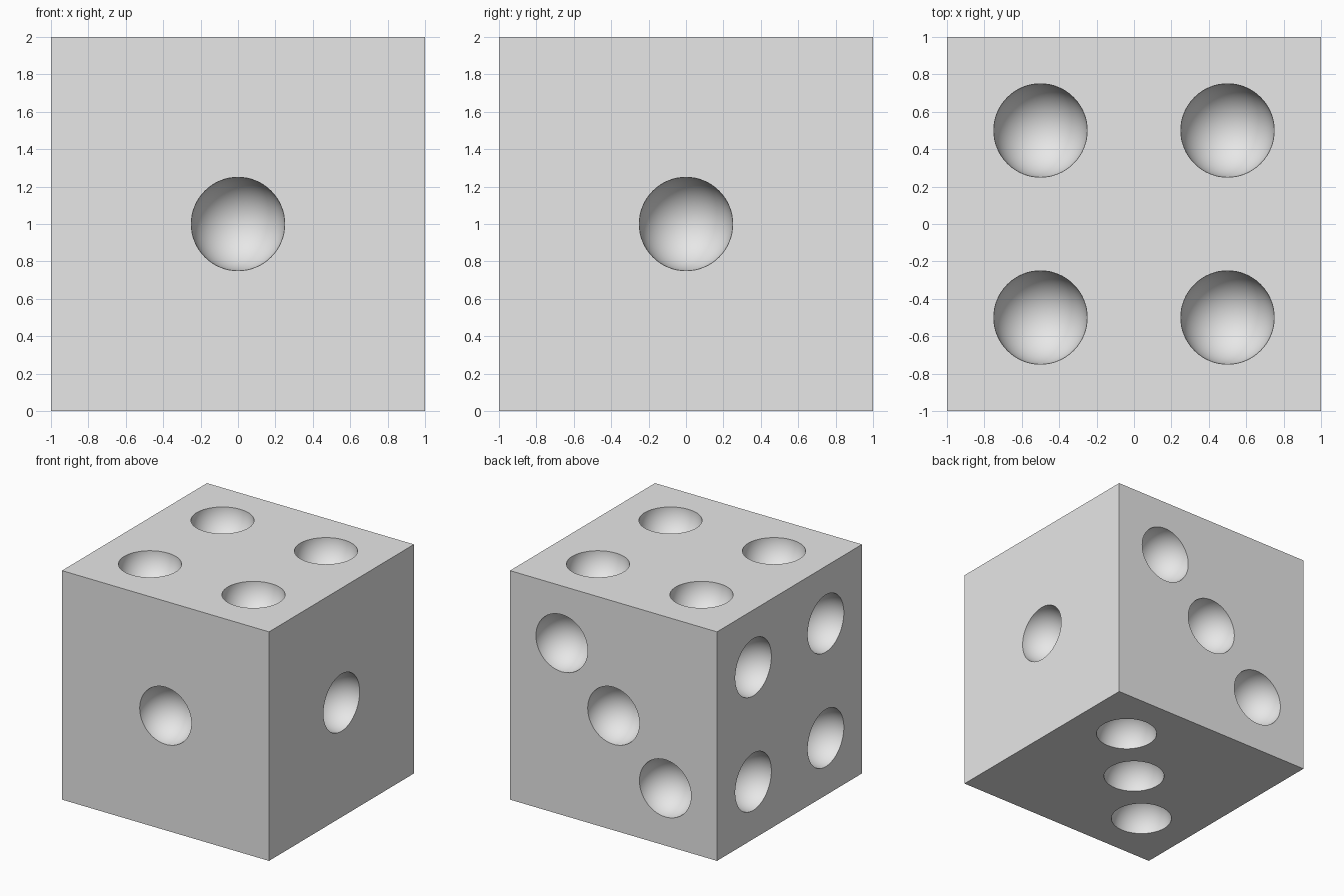
import bpy
import bmesh
from mathutils import Matrix, Vector

HALF = 1.0
PIP_RADIUS = 0.25
STEP = 0.5

old = bpy.data.objects.get("Cube")
if old:
    bpy.data.objects.remove(old, do_unlink=True)

# Single plain grey material
grey = bpy.data.materials.new("plain grey")
grey.use_nodes = True
colour = (0.8, 0.8, 0.8, 1.0)
grey.diffuse_color = colour
grey.node_tree.nodes["Principled BSDF"].inputs["Base Color"].default_value = colour


def make_object(name, bm):
    mesh = bpy.data.meshes.new(name)
    bm.to_mesh(mesh)
    bm.free()
    mesh.materials.append(grey)
    obj = bpy.data.objects.new(name, mesh)
    bpy.context.collection.objects.link(obj)
    return obj


# Pip layouts, as steps along the two axes of each face
one = [(0, 0)]
three = [(-1, -1), (0, 0), (1, 1)]
four = [(a, b) for a in (-1, 1) for b in (-1, 1)]

X, Y, Z = Vector((1, 0, 0)), Vector((0, 1, 0)), Vector((0, 0, 1))
faces = [
    (-Y, X, Z, one),     # front
    (X, Y, Z, one),      # left side
    (Y, X, Z, three),    # back
    (-X, Y, Z, four),    # right side
    (Z, X, Y, four),     # top
    (-Z, X, Y, three),   # bottom
]

# Cube body
centre = Vector((0, 0, HALF))
bm = bmesh.new()
bmesh.ops.create_cube(bm, size=2 * HALF, matrix=Matrix.Translation(centre))
die = make_object("die_body", bm)

# Balls that hollow out the pips, poles pointing out of each face
bm = bmesh.new()
for normal, u, v, layout in faces:
    turn = Z.rotation_difference(normal).to_matrix().to_4x4()
    for a, b in layout:
        place = centre + normal * HALF + (u * a + v * b) * STEP
        bmesh.ops.create_uvsphere(bm, u_segments=64, v_segments=33, radius=PIP_RADIUS,
                                  matrix=Matrix.Translation(place) @ turn)
cutter = make_object("pip_cutter", bm)
cutter.hide_render = True

# Carve the pips and smooth the hollows
carve = die.modifiers.new("carve pips", "BOOLEAN")
carve.operation = "DIFFERENCE"
carve.solver = "EXACT"
carve.object = cutter
bpy.ops.object.select_all(action="DESELECT")
die.select_set(True)
bpy.context.view_layer.objects.active = die
bpy.ops.object.modifier_apply(modifier=carve.name)
bpy.data.objects.remove(cutter, do_unlink=True)
bpy.ops.object.shade_smooth_by_angle(angle=0.6)
